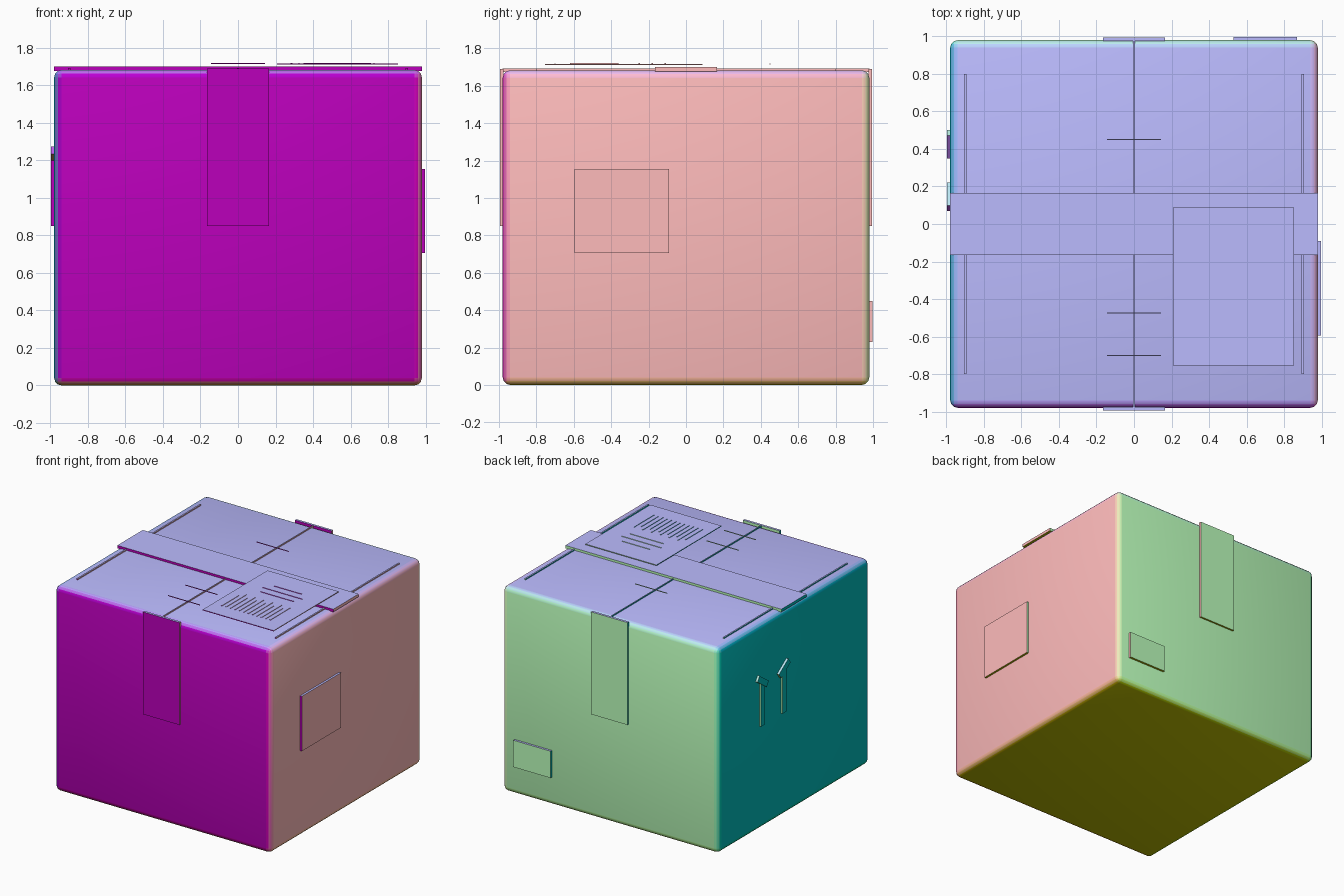
import bpy
import math

if "Cube" in bpy.data.objects:
    bpy.data.objects.remove(bpy.data.objects["Cube"])


def direction_material(n):
    """Material whose colour follows the direction a face points in."""
    key = [round(c, 1) + 0.0 for c in n]
    name = "facing_" + "_".join(f"{c:.1f}" for c in key)
    mat = bpy.data.materials.get(name)
    if not mat:
        mat = bpy.data.materials.new(name)
        mat.diffuse_color = [c * 0.5 + 0.5 for c in key] + [1.0]
        mat.use_nodes = True
        mat.node_tree.nodes["Principled BSDF"].inputs["Base Color"].default_value = mat.diffuse_color
    return mat


def colour_by_direction(ob):
    slots = {}
    for poly in ob.data.polygons:
        mat = direction_material(poly.normal)
        if mat.name not in slots:
            slots[mat.name] = len(slots)
            ob.data.materials.append(mat)
        poly.material_index = slots[mat.name]


def block(name, lo, hi, bevel=0.0, segments=2, tilt=0.0):
    """Box between two corners, optional smooth rounded edges and tilt about x."""
    size = [b - a for a, b in zip(lo, hi)]
    centre = [(a + b) / 2 for a, b in zip(lo, hi)]
    bpy.ops.mesh.primitive_cube_add(size=1, location=centre)
    ob = bpy.context.object
    ob.name = name
    ob.scale = size
    bpy.ops.object.transform_apply(location=False, rotation=False, scale=True)
    ob.rotation_euler.x = tilt
    bpy.ops.object.transform_apply(location=False, rotation=True, scale=False)
    if bevel:
        mod = ob.modifiers.new("Rounded", 'BEVEL')
        mod.width = bevel
        mod.segments = segments
        bpy.ops.object.modifier_apply(modifier=mod.name)
        bpy.ops.object.shade_smooth()
    colour_by_direction(ob)
    return ob


TOP = 1.682

# Carton body
block("carton_body", (-0.98, -0.98, 0), (0.98, 0.98, TOP), bevel=0.04, segments=3)

# Packing tape: strip over the top, flaps on front and back
block("tape_top", (-0.98, -0.165, TOP - 0.005), (0.98, 0.165, 1.700))
for name, s in (("tape_front", -1), ("tape_back", 1)):
    y0, y1 = sorted((s * 0.975, s * 0.995))
    block(name, (-0.165, y0, 0.85), (0.165, y1, 1.69))

# Flap seam and side creases on the lid
block("lid_seam", (-0.004, -0.98, TOP - 0.01), (0.004, 0.98, 1.691))
for name, x in (("crease_left", -0.9), ("crease_right", 0.9)):
    block(name, (x - 0.006, -0.8, TOP - 0.005), (x + 0.006, 0.8, 1.691))

# Short cross marks above the seam
for i, y in enumerate((0.45, -0.475, -0.70)):
    block(f"cross_mark_{i}", (-0.145, y - 0.003, 1.714), (0.145, y + 0.003, 1.719))

# Shipping label with printed lines and bars
block("shipping_label", (0.207, -0.755, 1.710), (0.852, 0.087, 1.716))
for i, (y, half) in enumerate(((-0.11, 0.125), (-0.18, 0.18), (-0.25, 0.15))):
    block(f"label_line_{i}", (0.53 - half, y - 0.004, 1.714), (0.53 + half, y + 0.004, 1.72))
for i in range(12):
    x = 0.285 + i * 0.04
    w = 0.006 if i % 3 else 0.009
    y1 = -0.36 if i % 2 else -0.40
    block(f"label_bar_{i}", (x - w / 2, -0.62, 1.714), (x + w / 2, y1, 1.72))

# Stickers on the right and back faces
block("sticker_right", (0.975, -0.595, 0.705), (0.997, -0.09, 1.155))
block("sticker_back", (0.53, 0.975, 0.23), (0.87, 0.998, 0.45))

# Upright marks on the left face: stem with a tilted head
for i, (y, s) in enumerate(((0.425, 1), (0.145, -1))):
    block(f"upright_stem_{i}", (-0.996, y - 0.025, 0.85), (-0.975, y + 0.025, 1.2))
    block(f"upright_head_{i}", (-0.998, y - 0.074, 1.187), (-0.975, y + 0.074, 1.237),
          tilt=s * math.radians(35))
